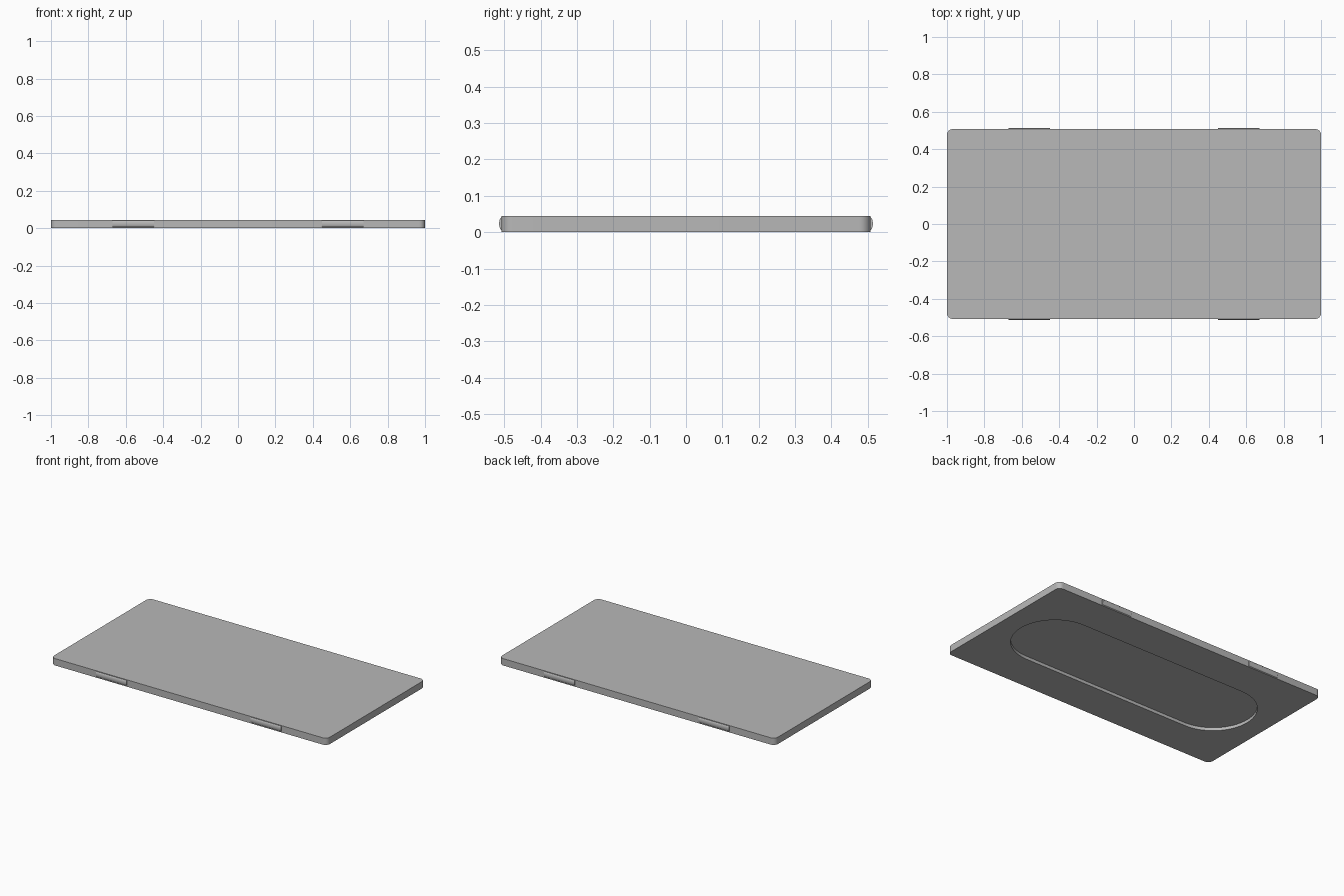
import bpy
import bmesh
from math import sin, cos, pi

if "Cube" in bpy.data.objects:
    bpy.data.objects.remove(bpy.data.objects["Cube"], do_unlink=True)

HALF_X, HALF_Y, HEIGHT = 1.0, 0.508, 0.045

# Single plain grey
grey = bpy.data.materials.new("plain_grey")
grey.use_nodes = True
colour = (0.48, 0.48, 0.48, 1)
grey.diffuse_color = colour
grey.node_tree.nodes["Principled BSDF"].inputs["Base Color"].default_value = colour


def rounded_rect(hx, hy, r, steps):
    """Outline of a rectangle with arc corners, counter-clockwise."""
    points = []
    for i, (sx, sy) in enumerate([(1, 1), (-1, 1), (-1, -1), (1, -1)]):
        for k in range(steps + 1):
            a = (i + k / steps) * pi / 2
            points.append((sx * (hx - r) + r * cos(a), sy * (hy - r) + r * sin(a)))
    return points


def prism(name, points, offset):
    """Extrude a closed 3D outline by an offset into a solid."""
    bm = bmesh.new()
    face = bm.faces.new([bm.verts.new(p) for p in points])
    ext = bmesh.ops.extrude_face_region(bm, geom=[face], use_keep_orig=True)
    moved = [v for v in ext["geom"] if isinstance(v, bmesh.types.BMVert)]
    bmesh.ops.translate(bm, verts=moved, vec=offset)
    bmesh.ops.remove_doubles(bm, verts=bm.verts, dist=1e-5)
    bmesh.ops.recalc_face_normals(bm, faces=bm.faces)
    mesh = bpy.data.meshes.new(name)
    bm.to_mesh(mesh)
    bm.free()
    mesh.materials.append(grey)
    obj = bpy.data.objects.new(name, mesh)
    bpy.context.collection.objects.link(obj)
    return obj


def smooth(obj):
    bpy.ops.object.select_all(action="DESELECT")
    obj.select_set(True)
    bpy.context.view_layer.objects.active = obj
    bpy.ops.object.shade_smooth_by_angle()


# Flat lid panel with rounded corners
panel = prism("lid_panel",
              [(x, y, 0) for x, y in rounded_rect(HALF_X, HALF_Y, 0.032, 8)],
              (0, 0, HEIGHT))

# Shallow round-ended recess in the underside
RECESS_DEPTH, RADIUS = 0.02, 0.26
cutter = prism("recess_cutter",
               [(x, y, -0.02) for x, y in rounded_rect(0.865, RADIUS, RADIUS - 0.0001, 20)],
               (0, 0, RECESS_DEPTH + 0.02))
cutter.hide_render = True
cut = panel.modifiers.new("recess", "BOOLEAN")
cut.operation = "DIFFERENCE"
cut.solver = "EXACT"
cut.object = cutter
bpy.context.view_layer.objects.active = panel
bpy.ops.object.modifier_apply(modifier=cut.name)
bpy.data.objects.remove(cutter, do_unlink=True)
smooth(panel)

# Rounded snap ridges, two on each long edge
for y_name, sy in (("front", -1), ("back", 1)):
    for x_name, sx in (("right", -1), ("left", 1)):
        arc = [(-pi / 2 + pi * k / 12) for k in range(13)]
        profile = [(HALF_Y - 0.004, 0.006), *[
            (HALF_Y - 0.001 + 0.007 * cos(a), 0.0235 + 0.0175 * sin(a)) for a in arc],
            (HALF_Y - 0.004, 0.041)]
        ridge = prism(f"{y_name}_{x_name}_snap_ridge",
                      [(sx * 0.56 - 0.11, sy * y, z) for y, z in profile],
                      (0.22, 0, 0))
        smooth(ridge)
